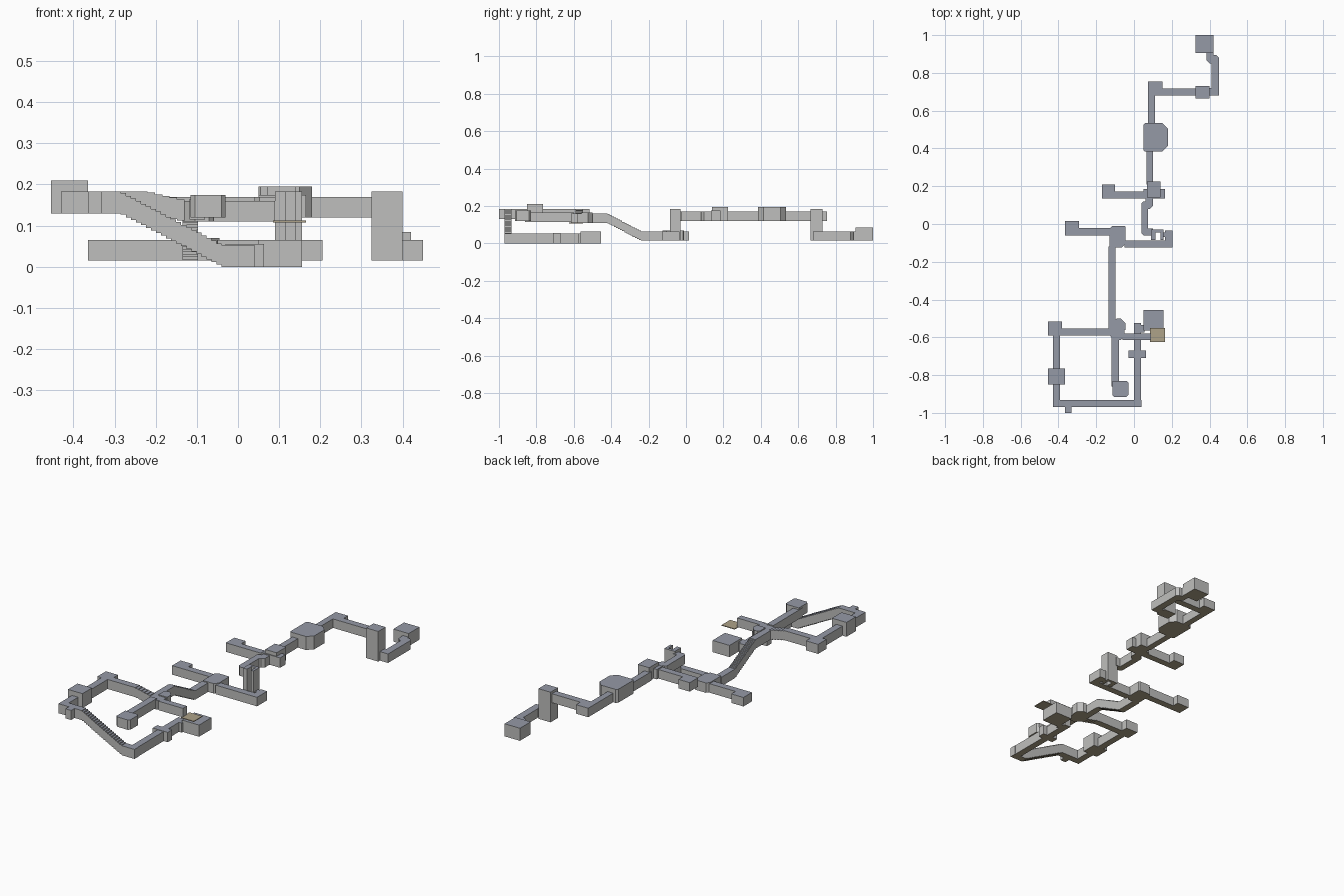
import bpy, bmesh


def material(name, rgb):
    m = bpy.data.materials.new(name)
    m.diffuse_color = (*rgb, 1)
    return m


WALL = material("wall grey", (0.52, 0.52, 0.51))
ROOF = material("roof blue grey", (0.30, 0.32, 0.38))
FLOOR = material("floor tan", (0.42, 0.36, 0.25))


def prism(name, pts, a, b, axis="z", mats=(WALL, ROOF, FLOOR)):
    """Extrude a 2D outline from a to b along an axis; colour by face direction."""
    place = {"z": lambda u, v, w: (u, v, w),
             "y": lambda u, v, w: (u, w, v),
             "x": lambda u, v, w: (w, u, v)}[axis]
    bm = bmesh.new()
    lo = [bm.verts.new(place(u, v, a)) for u, v in pts]
    hi = [bm.verts.new(place(u, v, b)) for u, v in pts]
    bm.faces.new(lo)
    bm.faces.new(hi)
    for i in range(len(pts)):
        j = (i + 1) % len(pts)
        bm.faces.new((lo[i], lo[j], hi[j], hi[i]))
    bmesh.ops.recalc_face_normals(bm, faces=bm.faces)
    for f in bm.faces:
        f.material_index = 1 if f.normal.z > 0.3 else 2 if f.normal.z < -0.3 else 0
    me = bpy.data.meshes.new(name)
    bm.to_mesh(me)
    bm.free()
    for m in mats:
        me.materials.append(m)
    ob = bpy.data.objects.new(name, me)
    bpy.context.collection.objects.link(ob)
    return ob


def block(name, x0, x1, y0, y1, z0, z1, cut=(0, 0, 0, 0), **kw):
    """Box with optional cut corners in the order SW, SE, NE, NW."""
    sw, se, ne, nw = cut
    raw = [(x0, y0 + sw), (x0 + sw, y0), (x1 - se, y0), (x1, y0 + se),
           (x1, y1 - ne), (x1 - ne, y1), (x0 + nw, y1), (x0, y1 - nw)]
    pts = [p for i, p in enumerate(raw) if p != raw[i - 1]]
    return prism(name, pts, z0, z1, **kw)


def stairs(name, u0, u1, z0, z1, height, n, a, b, axis):
    """Stepped corridor with treads on both roof and floor."""
    low = []
    for i in range(n):
        z = z0 + (z1 - z0) * (i + 0.5) / n
        low += [(u0 + (u1 - u0) * i / n, z), (u0 + (u1 - u0) * (i + 1) / n, z)]
    top = [(u, z + height) for u, z in reversed(low)]
    return prism(name, low + top, a, b, axis)


# North end: room, low passage and lift shaft
block("north_room", 0.325, 0.42, 0.905, 1.0, 0.015, 0.085)
block("north_room_link", 0.385, 0.42, 0.85, 0.91, 0.015, 0.065, (0.015, 0, 0, 0))
block("north_low_passage", 0.41, 0.45, 0.68, 0.895, 0.015, 0.065, (0, 0, 0.015, 0))
block("north_shaft_link", 0.395, 0.42, 0.68, 0.72, 0.015, 0.065)
block("north_shaft", 0.325, 0.40, 0.665, 0.73, 0.015, 0.183)

# Upper passage with eight-sided hall
block("north_upper_passage", 0.09, 0.33, 0.68, 0.718, 0.12, 0.17)
block("north_corner_room", 0.075, 0.15, 0.68, 0.755, 0.12, 0.17)
block("hall_north_passage", 0.075, 0.11, 0.53, 0.70, 0.12, 0.17)
block("hall", 0.05, 0.18, 0.385, 0.535, 0.12, 0.195, (0.005, 0.03, 0.03, 0.01))
block("hall_south_passage", 0.065, 0.10, 0.21, 0.39, 0.12, 0.17)

# Crossing with western side room
block("crossing", 0.07, 0.14, 0.14, 0.225, 0.12, 0.195)
block("crossing_bay", 0.05, 0.165, 0.135, 0.185, 0.12, 0.175)
block("crossing_west_passage", -0.15, 0.06, 0.135, 0.172, 0.12, 0.17)
block("crossing_west_room", -0.17, -0.10, 0.135, 0.21, 0.12, 0.17)
block("crossing_south_link", 0.06, 0.10, 0.08, 0.14, 0.12, 0.17, (0, 0.015, 0, 0))
block("crossing_south_passage", 0.04, 0.075, -0.06, 0.12, 0.12, 0.17, (0.012, 0, 0, 0.01))
block("middle_shaft_link", 0.055, 0.10, -0.06, -0.025, 0.12, 0.17)

# Middle shaft with an open slot in its front
block("middle_shaft_left", 0.09, 0.115, -0.085, -0.03, 0.015, 0.183)
block("middle_shaft_right", 0.14, 0.155, -0.085, -0.03, 0.015, 0.183)
block("middle_shaft_back", 0.115, 0.14, -0.045, -0.03, 0.015, 0.183)

# Hub and its low passages
block("hub_east_link", 0.15, 0.17, -0.07, -0.045, 0.015, 0.065)
block("hub_east_turn", 0.165, 0.205, -0.125, -0.035, 0.015, 0.065)
block("hub_east_passage", -0.05, 0.20, -0.125, -0.087, 0.015, 0.065)
block("hub", -0.13, -0.045, -0.125, -0.01, 0.015, 0.07, (0, 0.02, 0.005, 0.015))
block("hub_west_passage", -0.30, -0.12, -0.06, -0.022, 0.015, 0.065)
block("hub_west_room", -0.365, -0.29, -0.06, 0.015, 0.015, 0.065)

# Passage climbing south to the junction
block("climb_lower", -0.135, -0.097, -0.24, -0.12, 0.015, 0.065)
stairs("climb_stairs", -0.42, -0.24, 0.11, 0.015, 0.05, 16, -0.135, -0.097, "x")
block("climb_upper", -0.135, -0.097, -0.57, -0.42, 0.11, 0.16)
block("junction", -0.135, -0.05, -0.615, -0.55, 0.11, 0.16, (0.03, 0.02, 0, 0))
block("junction_alcove", -0.10, -0.045, -0.56, -0.50, 0.11, 0.165, (0, 0, 0.025, 0.01))
block("junction_east_passage", -0.06, 0.09, -0.615, -0.58, 0.11, 0.16)
block("open_room_floor", 0.085, 0.165, -0.625, -0.55, 0.108, 0.112,
      mats=(FLOOR, FLOOR, FLOOR))
block("junction_south_passage", -0.118, -0.08, -0.86, -0.60, 0.115, 0.165)
block("junction_south_room", -0.115, -0.03, -0.915, -0.83, 0.12, 0.175,
      (0.01, 0.01, 0.01, 0))

# Western loop
stairs("west_stairs", -0.22, -0.13, 0.13, 0.11, 0.052, 5, -0.59, -0.552, "y")
block("west_passage", -0.40, -0.22, -0.59, -0.552, 0.13, 0.183)
block("northwest_room", -0.455, -0.38, -0.59, -0.515, 0.13, 0.183)
block("west_long_passage", -0.43, -0.392, -0.97, -0.56, 0.13, 0.183)
block("west_room", -0.455, -0.365, -0.85, -0.765, 0.13, 0.21)
block("southwest_passage", -0.43, -0.285, -0.97, -0.932, 0.13, 0.183)
block("southwest_stub", -0.365, -0.33, -1.0, -0.96, 0.13, 0.183)

# Long stairs down to the low south-east passage and room
stairs("long_stairs", -0.285, -0.04, 0.13, 0.002, 0.052, 20, -0.97, -0.932, "y")
block("southeast_corner", -0.04, 0.04, -0.97, -0.932, 0, 0.053)
block("southeast_passage", 0.0, 0.038, -0.96, -0.525, 0, 0.053)
block("southeast_bay", -0.03, 0.063, -0.71, -0.67, 0, 0.055)
block("southeast_room_link", 0.0, 0.055, -0.575, -0.535, 0, 0.053)
block("southeast_room", 0.05, 0.155, -0.565, -0.455, 0, 0.065)
